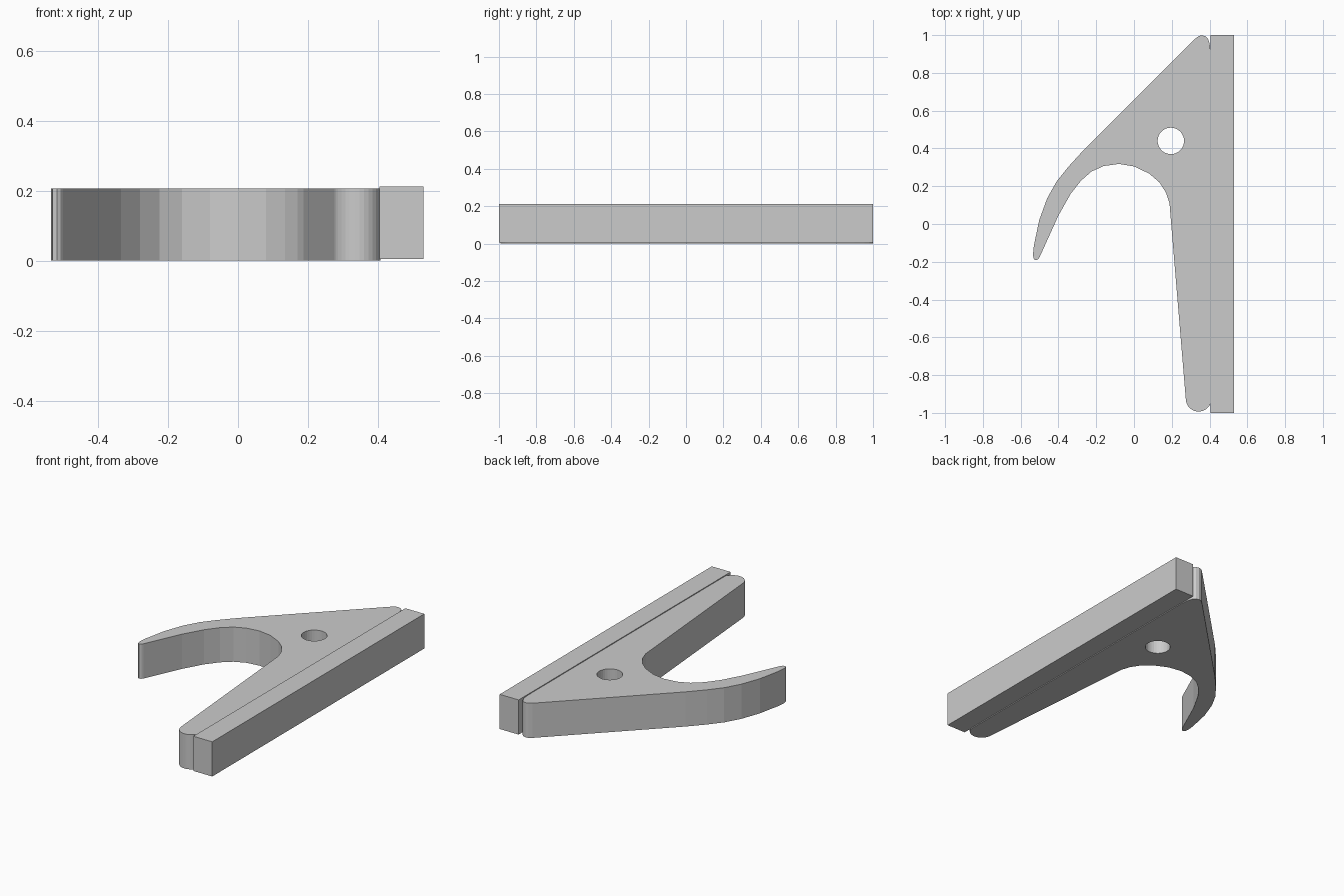
import bpy
from math import cos, sin, radians

if "Cube" in bpy.data.objects:
    bpy.data.objects.remove(bpy.data.objects["Cube"])


def arc(cx, cy, rx, ry, start, end, n):
    return [(cx + rx * cos(radians(start + (end - start) * i / n)),
             cy + ry * sin(radians(start + (end - start) * i / n))) for i in range(n + 1)]


def plate(name, loops, z0, z1):
    # Filled 2D outline (later loops become holes) extruded to a solid
    curve = bpy.data.curves.new(name, 'CURVE')
    curve.dimensions = '2D'
    curve.fill_mode = 'BOTH'
    curve.extrude = (z1 - z0) / 2
    for pts in loops:
        s = curve.splines.new('POLY')
        s.points.add(len(pts) - 1)
        for p, (x, y) in zip(s.points, pts):
            p.co = (x, y, 0, 1)
        s.use_cyclic_u = True
        s.use_smooth = False
    ob = bpy.data.objects.new(name, curve)
    ob.location.z = (z0 + z1) / 2
    bpy.context.collection.objects.link(ob)
    bpy.ops.object.select_all(action='DESELECT')
    ob.select_set(True)
    bpy.context.view_layer.objects.active = ob
    bpy.ops.object.convert(target='MESH')
    return bpy.context.object


# Hook body: rounded foot, throat, thin claw, sloped back, rounded top
outline = arc(0.342, -0.925, 0.068, 0.068, -15, -180, 14)
outline += [(0.192, 0.06), (0.188, 0.11), (0.17, 0.165), (0.135, 0.22), (0.08, 0.267),
            (0.0, 0.305), (-0.08, 0.318), (-0.16, 0.307), (-0.225, 0.278), (-0.28, 0.23),
            (-0.335, 0.16), (-0.40, 0.045)]
outline += [(-0.50, -0.176), (-0.508, -0.187), (-0.518, -0.192), (-0.53, -0.186),
            (-0.535, -0.165), (-0.53, -0.115), (-0.502, 0.02), (-0.46, 0.135),
            (-0.41, 0.225), (-0.35, 0.30), (-0.27, 0.388)]
outline += [(0.325, 0.982), (0.343, 0.995), (0.36, 0.999), (0.378, 0.994), (0.392, 0.98),
            (0.40, 0.955), (0.407, 0.90)]
hole = arc(0.195, 0.44, 0.07, 0.07, 0, 348.75, 31)
plate("hook_body", [outline, hole], 0.0, 0.207)

# Straight backing bar
bar = [(0.405, -1), (0.53, -1), (0.53, 1), (0.405, 1)]
plate("backing_bar", [bar], 0.005, 0.212)
